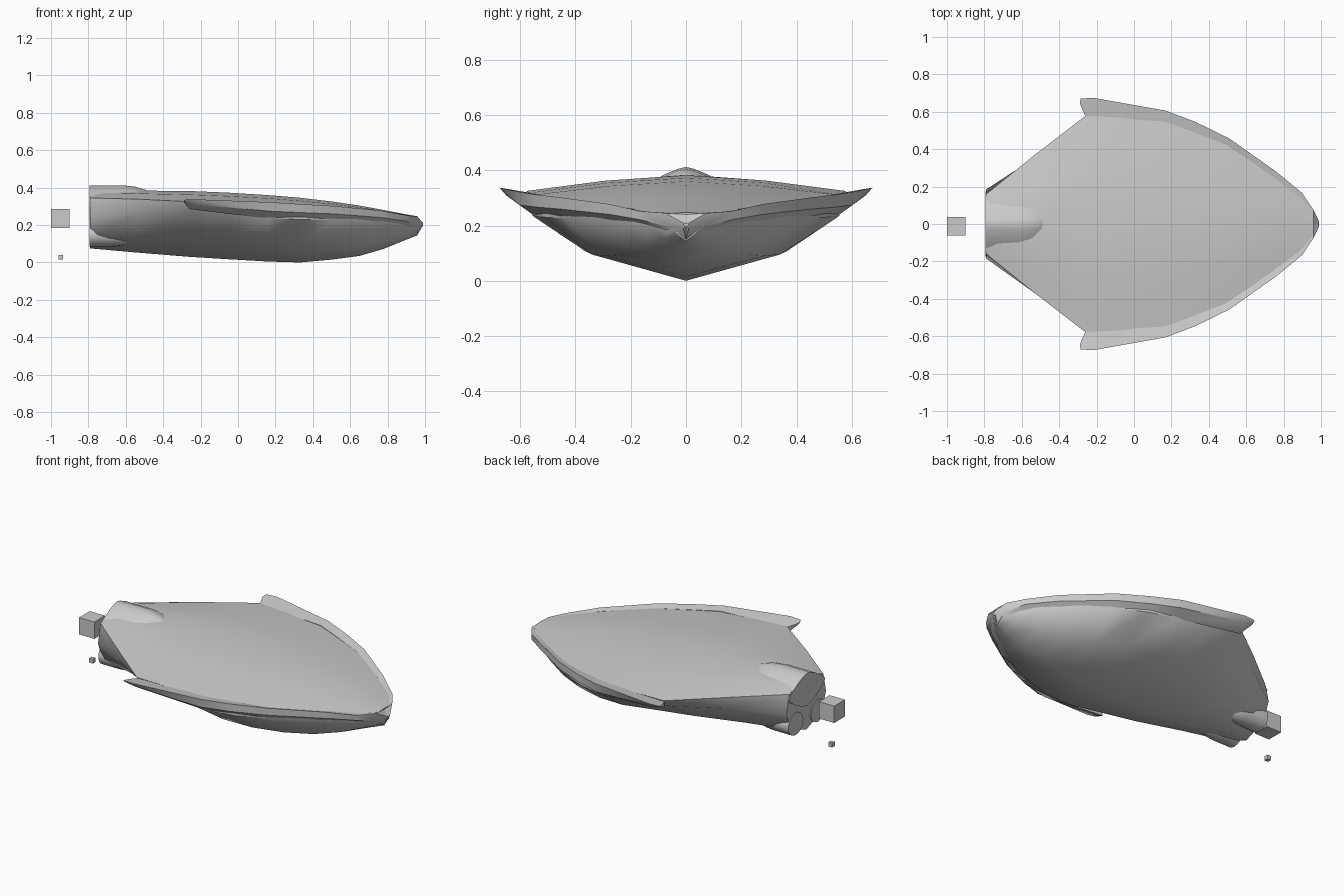
import bpy, bmesh, math


def finish(name, bm, angle=35):
    bmesh.ops.remove_doubles(bm, verts=bm.verts, dist=0.0005)
    bmesh.ops.recalc_face_normals(bm, faces=bm.faces)
    me = bpy.data.meshes.new(name)
    bm.to_mesh(me)
    bm.free()
    ob = bpy.data.objects.new(name, me)
    bpy.context.collection.objects.link(ob)
    bpy.ops.object.select_all(action='DESELECT')
    ob.select_set(True)
    bpy.context.view_layer.objects.active = ob
    bpy.ops.object.shade_smooth_by_angle(angle=math.radians(angle))
    return ob


def loft(name, rings, angle=35):
    bm = bmesh.new()
    vr = [[bm.verts.new(p) for p in r] for r in rings]
    n = len(vr[0])
    for a, b in zip(vr, vr[1:]):
        for i in range(n):
            j = (i + 1) % n
            bm.faces.new((a[i], a[j], b[j], b[i]))
    bm.faces.new(vr[0])
    bm.faces.new(vr[-1])
    return finish(name, bm, angle)


# hull: x, deck centre z, deck edge (y, z), side (y, z), chine (y, z), keel z
stations = [
    (-0.79, .383, .160, .345, .185, .235, .145, .130, .075),
    (-0.53, .384, .370, .338, .355, .265, .215, .130, .052),
    (-0.26, .382, .578, .325, .530, .275, .300, .130, .030),
    (-0.05, .373, .568, .318, .540, .25, .330, .118, .017),
    (0.16, .360, .560, .310, .555, .235, .365, .107, .005),
    (0.33, .346, .505, .298, .510, .23, .340, .095, .000),
    (0.50, .326, .430, .288, .430, .225, .285, .090, .015),
    (0.65, .304, .335, .276, .335, .22, .220, .095, .035),
    (0.78, .280, .235, .264, .235, .215, .150, .115, .073),
    (0.90, .257, .130, .250, .135, .21, .080, .150, .122),
    (0.96, .247, .050, .244, .060, .20, .030, .165, .145),
]
rings = []
for x, zt, w, ze, sy, sz, cy, cz, k in stations:
    half = [(w * .5, ze + (zt - ze) * .66), (w, ze), (sy, sz), (cy, cz)]
    rings.append([(x, 0, zt)] + [(x, y, z) for y, z in half] + [(x, 0, k)]
                 + [(x, -y, z) for y, z in reversed(half)])
loft("hull", rings, 45)

# side rails: inner x, outer x, inner y, outer y, inner z, outer z, lower z
rail = [
    (-0.29, -0.285, .645, .67, .328, .335, .322),
    (-0.26, -0.22, .575, .675, .320, .337, .285),
    (0.16, 0.17, .548, .606, .315, .322, .235),
    (0.31, 0.33, .495, .545, .303, .312, .23),
    (0.49, 0.51, .425, .457, .290, .302, .225),
    (0.74, 0.76, .255, .280, .270, .278, .21),
    (0.89, 0.90, .125, .165, .250, .252, .195),
    (0.96, 0.96, .000, .075, .240, .245, .15),
    (0.985, 0.99, -.01, .012, .205, .21, .190),
]
for side, s in (("left", 1), ("right", -1)):
    rings = []
    for xi, xo, yi, yo, zi, zo, zl in rail:
        f = .75 if xi < 0 or xi > .9 else .95
        rings.append([(xi, s * yi, zi), (xo, s * yo, zo),
                      (xo, s * (yi + (yo - yi) * f), zl + (zo - zl) * .45),
                      (xi, s * yi, zl)])
    loft(side + "_rail", rings, 40)


# stern pods: bulges tapering forward, power above 1 gives a ridged section
def pod(name, y, z, ry, rz, length, power=1):
    def bend(v):
        return math.copysign(abs(v) ** power, v)
    prof = [(0, 1), (.5, 1), (.68, .93), (.84, .75), (.95, .48), (1, .12)]
    loft(name, [[(-.795 + t * length,
                  y + ry * r * bend(math.cos(a * math.pi / 10)),
                  z + rz * r * bend(math.sin(a * math.pi / 10)))
                 for a in range(20)] for t, r in prof], 50)


pod("top_pod", 0, .315, .17, .097, .36, 1.5)
for side, s in (("left", 1), ("right", -1)):
    pod(side + "_lower_pod", s * .105, .15, .07, .065, .25)

# loose cubes behind the stern
for name, size, loc in (("large_cube", .1, (-.95, -.012, .235)),
                        ("small_cube", .025, (-.948, -.012, .027))):
    bpy.ops.mesh.primitive_cube_add(size=size, location=loc)
    bpy.context.object.name = name
